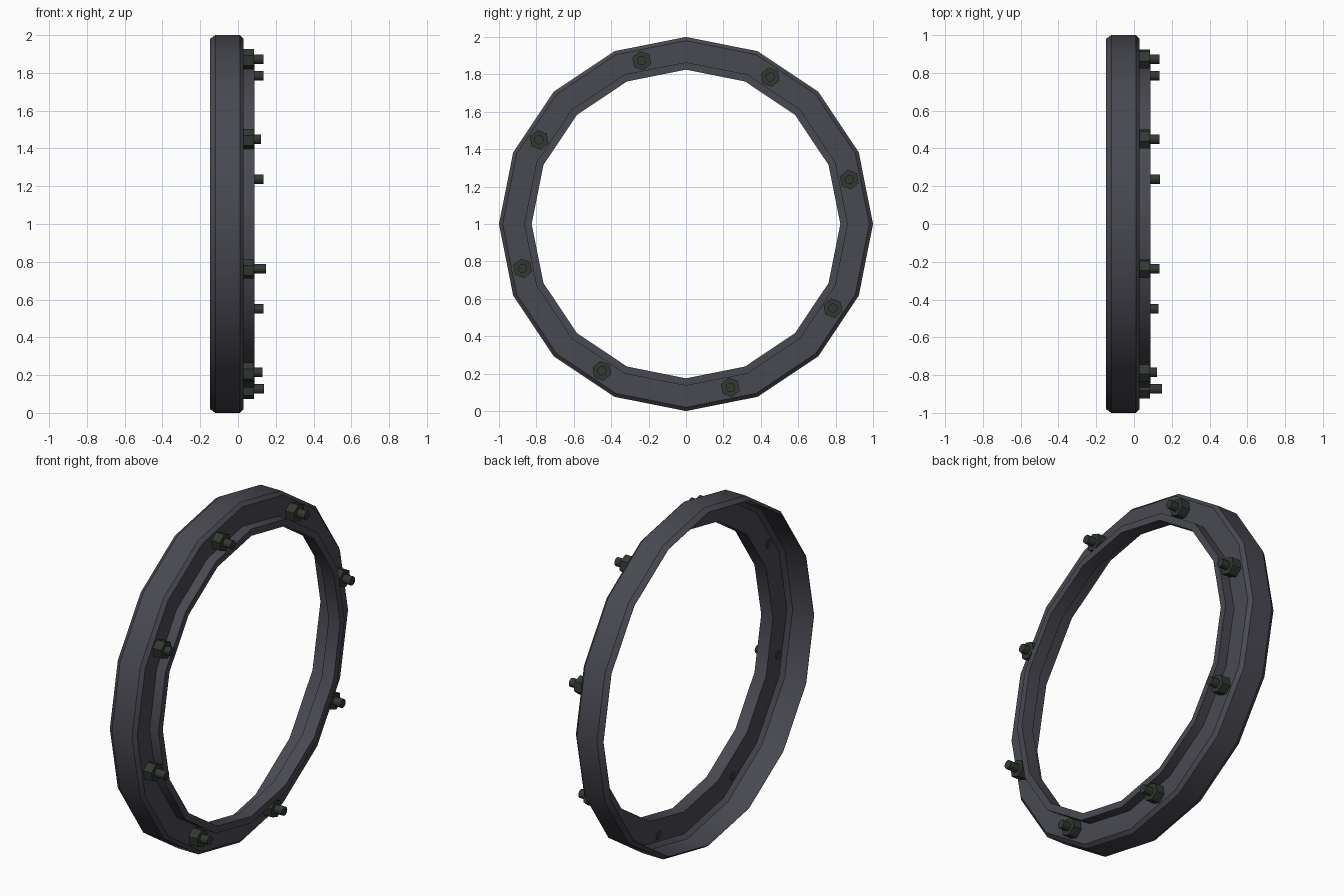
import bpy, bmesh, math
from mathutils import Matrix

cube = bpy.data.objects.get("Cube")
if cube:
    bpy.data.objects.remove(cube, do_unlink=True)


def material(name, rgb):
    mat = bpy.data.materials.new(name)
    mat.use_nodes = True
    mat.diffuse_color = (*rgb, 1)
    mat.node_tree.nodes["Principled BSDF"].inputs["Base Color"].default_value = (*rgb, 1)
    return mat


def finish(name, bm, mat):
    bmesh.ops.recalc_face_normals(bm, faces=bm.faces)
    mesh = bpy.data.meshes.new(name)
    bm.to_mesh(mesh)
    bm.free()
    mesh.materials.append(mat)
    obj = bpy.data.objects.new(name, mesh)
    bpy.context.collection.objects.link(obj)
    bpy.ops.object.select_all(action='DESELECT')
    obj.select_set(True)
    bpy.context.view_layer.objects.active = obj
    bpy.ops.object.shade_smooth_by_angle(angle=math.radians(28))
    return obj


def prism(bm, radius, sides, x0, x1, y, z, turn=0):
    """Capped prism along x from x0 to x1."""
    place = (Matrix.Translation(((x0 + x1) / 2, y, z))
             @ Matrix.Rotation(turn, 4, 'X') @ Matrix.Rotation(math.pi / 2, 4, 'Y'))
    bmesh.ops.create_cone(bm, cap_ends=True, segments=sides, radius1=radius,
                          radius2=radius, depth=x1 - x0, matrix=place)


steel = material("dark blue grey steel", (0.066, 0.066, 0.083))
bolt_metal = material("dark green metal", (0.032, 0.040, 0.032))

# Stepped ring: thin outer wall, bolted flange and raised inner lip, as (x, radius)
profile = [(-0.148, 0.98), (-0.12, 1.0), (0.01, 1.0), (0.03, 0.98),
           (0.03, 0.865), (0.088, 0.865), (0.088, 0.825), (0.012, 0.825),
           (0.012, 0.955), (-0.01, 0.978), (-0.148, 0.978)]
SIDES = 16
bm = bmesh.new()
loops = []
for i in range(SIDES):
    a = math.tau * i / SIDES
    loops.append([bm.verts.new((x, r * math.cos(a), 1 + r * math.sin(a))) for x, r in profile])
for i, loop in enumerate(loops):
    after = loops[(i + 1) % SIDES]
    for j in range(len(profile)):
        k = (j + 1) % len(profile)
        bm.faces.new((loop[j], loop[k], after[k], after[j]))
finish("flanged_ring", bm, steel)

# Eight hex nuts on studs of slightly uneven length
stud_ends = [0.134, 0.134, 0.134, 0.121, 0.147, 0.131, 0.137, 0.134]
for i, end in enumerate(stud_ends):
    a = math.radians(15.2 + 45 * i)
    y, z = 0.905 * math.cos(a), 1 + 0.905 * math.sin(a)
    bm = bmesh.new()
    prism(bm, 0.053, 6, 0.028, 0.084, y, z, math.radians(100))
    finish(f"hex_nut_{i + 1}", bm, bolt_metal)
    bm = bmesh.new()
    prism(bm, 0.025, 12, 0.008, end, y, z)
    finish(f"stud_{i + 1}", bm, bolt_metal)
